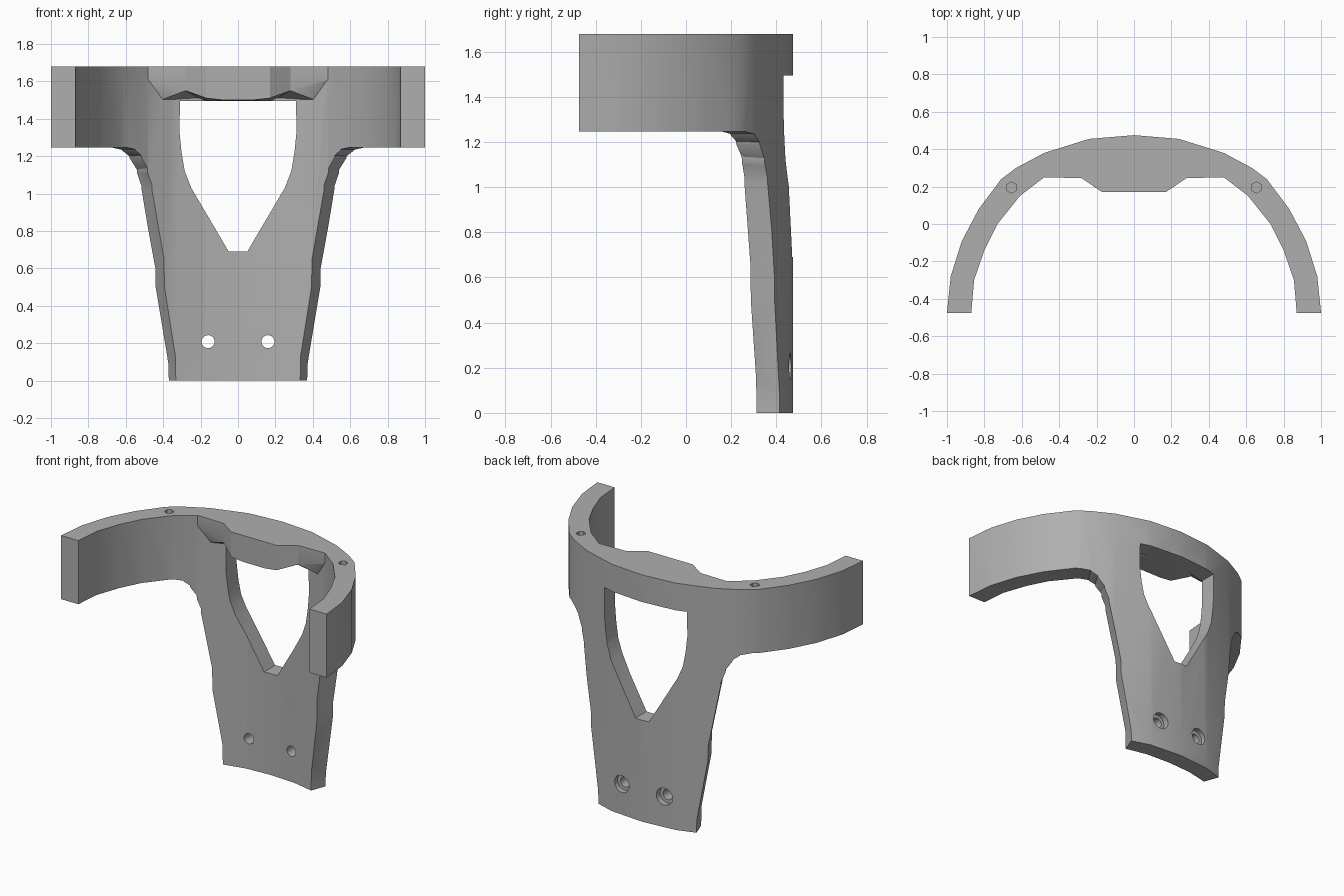
import bpy, bmesh, math
from mathutils import Matrix

cube = bpy.data.objects.get("Cube")
if cube:
    bpy.data.objects.remove(cube, do_unlink=True)

grey = bpy.data.materials.new("plain grey")
grey.use_nodes = True
grey.diffuse_color = (0.43, 0.43, 0.43, 1)
grey.node_tree.nodes["Principled BSDF"].inputs["Base Color"].default_value = grey.diffuse_color

TOP = 1.68


def finish(name, bm):
    bmesh.ops.triangulate(bm, faces=[f for f in bm.faces if len(f.verts) == 4])
    bmesh.ops.recalc_face_normals(bm, faces=bm.faces)
    mesh = bpy.data.meshes.new(name)
    bm.to_mesh(mesh)
    bm.free()
    mesh.materials.append(grey)
    obj = bpy.data.objects.new(name, mesh)
    bpy.context.collection.objects.link(obj)
    return obj


def loft(name, loop_a, loop_b):
    """Solid between two matching closed loops."""
    bm = bmesh.new()
    a = [bm.verts.new(p) for p in loop_a]
    b = [bm.verts.new(p) for p in loop_b]
    bm.faces.new(a)
    bm.faces.new(b[::-1])
    for i in range(len(a)):
        j = (i + 1) % len(a)
        bm.faces.new((a[j], a[i], b[i], b[j]))
    return finish(name, bm)


def drill(name, radius, depth, centre, along_y=True, sides=16):
    bm = bmesh.new()
    bmesh.ops.create_cone(bm, cap_ends=True, segments=sides, radius1=radius, radius2=radius, depth=depth)
    if along_y:
        bm.transform(Matrix.Rotation(math.pi / 2, 4, 'X'))
    bm.transform(Matrix.Translation(centre))
    return finish(name, bm)


def combine(body, tool, operation):
    tool.hide_render = True
    mod = body.modifiers.new(operation, 'BOOLEAN')
    mod.operation = operation
    mod.solver = 'EXACT'
    mod.object = tool
    bpy.context.view_layer.objects.active = body
    bpy.ops.object.modifier_apply(modifier=mod.name)
    bpy.data.objects.remove(tool, do_unlink=True)


def mirrored(half):
    """Complete a path that ends on or near the centre line."""
    return half + [(-p[0],) + tuple(p[1:]) for p in reversed(half) if p[0] > 0]


# Curved band, full height
outer = [(1, -0.475), (0.98, -0.28), (0.92, -0.09), (0.83, 0.08), (0.71, 0.24),
         (0.63, 0.3), (0.48, 0.38), (0.24, 0.455), (0, 0.475)]
inner = [(0.87, -0.475), (0.855, -0.3), (0.8, -0.14), (0.73, 0), (0.61, 0.15),
         (0.48, 0.25), (0.34, 0.31), (0.18, 0.345), (0, 0.355)]
plan = mirrored(outer) + mirrored(inner)[::-1]
body = loft("curved_bracket", [(x, y, 0) for x, y in plan], [(x, y, TOP) for x, y in plan])


def outer_y(x):
    for (x1, y1), (x0, y0) in zip(outer, outer[1:]):
        if x0 <= x <= x1:
            return y0 + (y1 - y0) * (x - x0) / (x1 - x0)
    return 0.4


# Space beside the leg, tapering radially inwards
PIVOT = 0.6
side = [(0.365, -0.05), (0.37, 0), (0.44, 0.5), (0.515, 1.02), (0.54, 1.11), (0.58, 1.19),
        (0.62, 1.23), (0.68, 1.247), (14, 1.247), (14, -0.05)]
for s in (1, -1):
    loops = [[(s * x * (y + PIVOT) / (outer_y(x) + PIVOT), y, z) for x, z in side]
             for y in (-0.5, 0.6)]
    combine(body, loft("side_cutter", *loops), 'DIFFERENCE')

# Thickened lip behind the top rim, with a sloping underside
lip_front = mirrored([(0.48, 0.25, 1.61), (0.28, 0.245, 1.55), (0.17, 0.17, 1.51), (0.08, 0.17, 1.5)])
lip_back = mirrored([(0.49, 0.31, 1.47), (0.3, 0.37, 1.48), (0.17, 0.39, 1.49), (0.08, 0.4, 1.49)])
lower = lip_front + lip_back[::-1]
bm = bmesh.new()
low = [bm.verts.new(p) for p in lower]
high = [bm.verts.new((x, y, TOP)) for x, y, z in lower]
n = len(low)
bm.faces.new(high)
for i in range(n):
    j = (i + 1) % n
    bm.faces.new((low[i], low[j], high[j], high[i]))
for i in range(n // 2 - 1):
    bm.faces.new((low[i], low[n - 1 - i], low[n - 2 - i], low[i + 1]))
combine(body, finish("top_lip", bm), 'UNION')

# Tapered window
window = mirrored([(0.31, 1.495), (0.313, 1.33), (0.302, 1.22), (0.285, 1.12), (0.25, 1.03), (0.05, 0.69)])
combine(body, loft("window_cutter", [(x, 0, z) for x, z in window],
                   [(x, 0.6, z) for x, z in window]), 'DIFFERENCE')

# Screw holes with counterbores, and blind holes in the rim
for s in (1, -1):
    combine(body, drill("screw_hole", 0.035, 0.6, (s * 0.16, 0.4, 0.208)), 'DIFFERENCE')
    combine(body, drill("counterbore", 0.058, 0.2, (s * 0.16, 0.525, 0.208)), 'DIFFERENCE')
    combine(body, drill("rim_hole", 0.03, 0.3, (s * 0.655, 0.195, TOP), False, 6), 'DIFFERENCE')

bpy.ops.object.select_all(action='DESELECT')
body.select_set(True)
bpy.context.view_layer.objects.active = body
bpy.ops.object.shade_smooth_by_angle(angle=math.radians(30))
